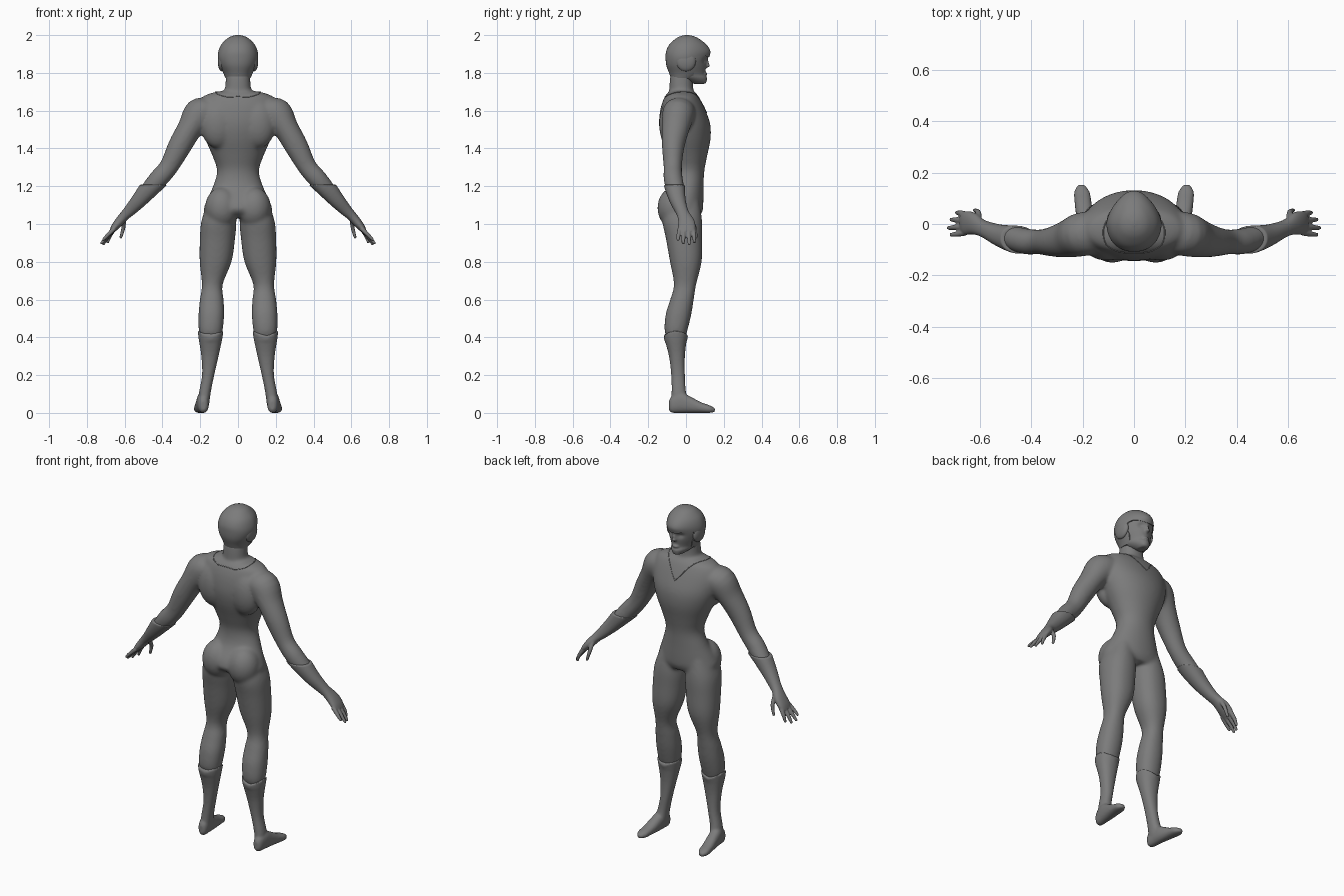
import bpy, bmesh, math
from mathutils import Vector, Matrix

if "Cube" in bpy.data.objects:
    bpy.data.objects.remove(bpy.data.objects["Cube"])

X, Y, Z = Vector((1, 0, 0)), Vector((0, 1, 0)), Vector((0, 0, 1))
grey = bpy.data.materials.new("dark_grey")
grey.diffuse_color = (.2, .2, .2, 1)
grey.use_nodes = True
grey.node_tree.nodes["Principled BSDF"].inputs["Base Color"].default_value = grey.diffuse_color


def spline(pts, steps):
    """Catmull-Rom samples through a list of equal-length tuples."""
    out, n = [], len(pts)
    for i in range(n - 1):
        a, b, c, d = (pts[max(0, min(n - 1, i + k))] for k in (-1, 0, 1, 2))
        for s in range(steps):
            t = s / steps
            out.append([0.5 * (2*q + (r - p)*t + (2*p - 5*q + 4*r - w)*t*t + (3*q - p - 3*r + w)*t**3)
                        for p, q, r, w in zip(a, b, c, d)])
    return out + [list(pts[-1])]


def loft(bm, stations, u=None, v=None, side=1, power=2.2, n=32, steps=4):
    """Skin rounded rings (x, y, z, ru, rv); rings follow the path unless u, v are given."""
    st = spline(stations, steps)
    rings = []
    for i, s in enumerate(st):
        c = Vector(s[:3])
        a, b = u, v
        if u is None:
            t = (Vector(st[min(i + 1, len(st) - 1)][:3]) - Vector(st[max(i - 1, 0)][:3])).normalized()
            a = t.cross(Y).normalized()
            b = a.cross(t)
        ring = []
        for k in range(n):
            ang = 2 * math.pi * k / n
            co, si = math.cos(ang), math.sin(ang)
            e = 2 / power
            p = c + a * (s[3] * math.copysign(abs(co)**e, co)) + b * (s[4] * math.copysign(abs(si)**e, si))
            ring.append(bm.verts.new((p.x * side, p.y, p.z)))
        rings.append(ring)
    for r, q in zip(rings, rings[1:]):
        for k in range(n):
            bm.faces.new((r[k], r[(k + 1) % n], q[(k + 1) % n], q[k]))
    bm.faces.new(rings[0])
    bm.faces.new(rings[-1])


def spans(rows):
    """(z, xmin, xmax, ymin, ymax) rows to horizontal ring stations."""
    return [((a + b) / 2, (c + d) / 2, z, (b - a) / 2, (d - c) / 2) for z, a, b, c, d in rows]


def ball(bm, c, r, side=1):
    m = Matrix.Translation((c[0] * side, c[1], c[2])) @ Matrix.Diagonal((*r, 1))
    bmesh.ops.create_uvsphere(bm, u_segments=24, v_segments=14, radius=1, matrix=m)


def finish(bm, name, voxel=0, smooth=4):
    bmesh.ops.recalc_face_normals(bm, faces=bm.faces[:])
    for f in bm.faces:
        f.smooth = True
    me = bpy.data.meshes.new(name)
    bm.to_mesh(me)
    bm.free()
    me.materials.append(grey)
    ob = bpy.data.objects.new(name, me)
    bpy.context.collection.objects.link(ob)
    if voxel:
        r = ob.modifiers.new("fuse", 'REMESH')
        r.mode, r.voxel_size, r.use_smooth_shade = 'VOXEL', voxel, True
        s = ob.modifiers.new("soften", 'SMOOTH')
        s.factor, s.iterations = 0.5, smooth
    return ob


# Suit: torso, neck, legs and arms fused
bm = bmesh.new()
torso = [(1.705, .08, -.08, .03), (1.695, .135, -.095, .05), (1.67, .19, -.115, .07), (1.61, .21, -.135, .10),
         (1.53, .20, -.143, .128), (1.45, .174, -.13, .13), (1.36, .135, -.10, .112), (1.28, .111, -.078, .097),
         (1.20, .132, -.088, .093), (1.12, .168, -.135, .092), (1.07, .182, -.143, .088), (1.035, .15, -.10, .07)]
loft(bm, spans([(z, -r, r, a, b) for z, r, a, b in torso]), X, Y, n=48, power=2.05)
loft(bm, spans([(1.60, -.10, .10, -.10, .06), (1.665, -.09, .09, -.095, .045), (1.70, -.072, .072, -.089, .04),
                (1.75, -.066, .066, -.087, .037), (1.80, -.063, .063, -.082, .04)]), X, Y)
leg = [(1.12, .03, .155, -.11, .07), (1.02, .009, .193, -.125, .085), (.92, .016, .202, -.106, .086),
       (.80, .034, .203, -.085, .083), (.68, .081, .191, -.064, .054), (.60, .076, .202, -.084, .041),
       (.52, .073, .209, -.108, .028), (.43, .082, .207, -.113, .006), (.38, .095, .19, -.09, -.01)]
arm = [(.14, -.03, 1.605, .055, .08), (.20, -.04, 1.583, .087, .086), (.255, -.056, 1.505, .067, .074),
       (.31, -.068, 1.41, .062, .06), (.365, -.07, 1.305, .051, .049), (.42, -.068, 1.24, .051, .051),
       (.47, -.055, 1.18, .046, .047), (.51, -.045, 1.13, .036, .036)]
for s in (1, -1):
    loft(bm, spans(leg), X, Y, s)
    loft(bm, arm, side=s, power=2)
    ball(bm, (.085, -.062, 1.085), (.09, .09, .11), s)
    ball(bm, (.105, -.075, 1.53), (.095, .068, .13), s)
body = finish(bm, "suit_body", .008, 16)

# Boots with notched cuffs
boot = [(.435, .077, .213, -.118, .011), (.39, .084, .208, -.113, .004), (.30, .103, .194, -.09, -.006),
        (.20, .126, .19, -.078, -.006), (.11, .144, .206, -.076, .0), (.05, .152, .212, -.08, .02)]
foot = [(.182, -.09, .04, .012, .025), (.183, -.075, .044, .026, .043), (.186, -.03, .055, .032, .055),
        (.19, .02, .044, .034, .044), (.198, .08, .028, .033, .028), (.203, .125, .02, .030, .02),
        (.205, .153, .015, .012, .01)]
for s, label in ((1, "right"), (-1, "left")):
    bm = bmesh.new()
    loft(bm, spans(boot), X, Y, s, n=40)
    for vert in bm.verts:
        k = max(0, (vert.co.z - .37) / .065)
        vert.co.z -= .035 * k * (1 - min(1, abs(abs(vert.co.x) - .145) / .066))
    loft(bm, foot, X, Z, s, power=2.3)
    for vert in bm.verts:
        vert.co.z = max(vert.co.z, -.001)
    finish(bm, label + "_boot", .006, 4)

# Gloves with level cuffs, palms, fingers and thumbs
glove = [(.39, -.069, 1.272, .057, .058), (.46, -.06, 1.20, .053, .054), (.52, -.045, 1.13, .042, .043),
         (.57, -.025, 1.075, .032, .034), (.60, -.012, 1.045, .026, .034), (.63, .002, 1.01, .024, .044),
         (.655, .004, .98, .019, .046), (.672, .003, .958, .011, .040)]
fingers = [((.655, .037, .975), (.677, .043, .94), (.69, .044, .905)),
           ((.66, .013, .97), (.69, .016, .93), (.712, .017, .895)),
           ((.66, -.011, .97), (.694, -.013, .932), (.722, -.015, .899)),
           ((.655, -.033, .975), (.686, -.039, .945), (.712, -.042, .918)),
           ((.605, .022, 1.025), (.607, .046, .98), (.62, .053, .93))]
for s, label in ((1, "right"), (-1, "left")):
    bm = bmesh.new()
    loft(bm, glove, side=s)
    bmesh.ops.bisect_plane(bm, geom=bm.verts[:] + bm.edges[:] + bm.faces[:], plane_co=(0, 0, 1.208),
                           plane_no=Z, clear_outer=True)
    bmesh.ops.holes_fill(bm, edges=[e for e in bm.edges if e.is_boundary])
    for f in fingers:
        loft(bm, [(*p, r, r) for p, r in zip(f, (.0125, .011, .008))], side=s, n=12, power=2)
        ball(bm, f[2], (.008, .008, .008), s)
    finish(bm, label + "_glove", .0045, 3)


def narrow_front(bm):
    """Taper the head toward the face."""
    for vert in bm.verts:
        vert.co.x *= 1 - .32 * max(0, vert.co.y / .12)**1.3


# Head with eye hollows, nose, lips and chin
skull = [(1.80, .079, -.09, .108), (1.84, .097, -.104, .114), (1.88, .107, -.108, .122), (1.915, .104, -.105, .129),
         (1.95, .089, -.088, .108), (1.98, .060, -.056, .070), (1.994, .035, -.03, .042), (2.0, .008, -.005, .015)]
face = [(1.742, .026, .04, .098), (1.757, .047, .0, .109), (1.775, .064, -.05, .111)]
bm = bmesh.new()
d = .007
loft(bm, spans([(z, -r, r, a, b) for z, r, a, b in face] +
               [(z - d, -max(r - d, .002), max(r - d, .002), a + d, max(b - d, a + d + .004))
                for z, r, a, b in skull[:-1]]), X, Y, n=64)
for vert in bm.verts:
    c = vert.co
    if c.y > .03:
        c.y -= .014 * math.exp(-((abs(c.x) - .042) / .022)**2 - ((c.z - 1.866) / .014)**2)
narrow_front(bm)
ball(bm, (0, .104, 1.850), (.010, .018, .026))
ball(bm, (0, .111, 1.838), (.013, .017, .009))
ball(bm, (0, .099, 1.795), (.022, .014, .009))
ball(bm, (0, .091, 1.757), (.026, .019, .016))
finish(bm, "head", .005, 5)

# Helmet with a brow dip and a face opening cut from the side
bm = bmesh.new()
loft(bm, spans([(1.772, -.066, .066, -.08, .06)] + [(z, -r, r, a, b) for z, r, a, b in skull]), X, Y, n=64, steps=5)
narrow_front(bm)
helmet = finish(bm, "helmet")
bm = bmesh.new()
outline = [(.2, 1.872), (.125, 1.88), (.105, 1.889), (.08, 1.893), (.055, 1.885), (.04, 1.86), (.048, 1.82),
           (.04, 1.79), (.03, 1.74), (.2, 1.74)]
f = bm.faces.new([bm.verts.new((-.2, y, z)) for y, z in outline])
ext = bmesh.ops.extrude_face_region(bm, geom=[f])
bmesh.ops.translate(bm, vec=(.4, 0, 0), verts=[g for g in ext["geom"] if isinstance(g, bmesh.types.BMVert)])
cutter = finish(bm, "face_opening_cutter")
cutter.hide_render = True
mod = helmet.modifiers.new("opening", 'BOOLEAN')
mod.operation, mod.object, mod.solver = 'DIFFERENCE', cutter, 'EXACT'
bpy.context.view_layer.update()
cut_mesh = bpy.data.meshes.new_from_object(helmet.evaluated_get(bpy.context.evaluated_depsgraph_get()))
helmet.modifiers.clear()
helmet.data = cut_mesh
bpy.data.objects.remove(cutter)
bpy.context.view_layer.objects.active = helmet
helmet.select_set(True)
bpy.ops.object.shade_smooth_by_angle(angle=math.radians(40))

# Ear discs, low domes lying almost flush with the helmet
for s, label in ((1, "right"), (-1, "left")):
    bm = bmesh.new()
    ball(bm, (.086, .0, 1.862), (.021, .052, .054), s)
    finish(bm, label + "_ear_disc")

# Neckline seam laid onto the suit: round behind, pointed in front
bpy.context.view_layer.update()
ev = body.evaluated_get(bpy.context.evaluated_depsgraph_get())
half = spline([(0, -.112), (.06, -.108), (.108, -.08), (.12, -.03), (.107, .01), (.075, .055), (.03, .092), (0, .108)], 5)
pts = []
for x, y in half + [(-x, y) for x, y in half[-2:0:-1]]:
    hit, loc, _, _ = ev.ray_cast(Vector((x, y, 1.72)), -Z)
    if hit:
        pts.append(loc)
cu = bpy.data.curves.new("neckline_seam", 'CURVE')
cu.dimensions, cu.bevel_depth, cu.bevel_resolution = '3D', .0025, 2
cu.materials.append(grey)
sp = cu.splines.new('POLY')
sp.points.add(len(pts) - 1)
for p, q in zip(sp.points, pts):
    p.co = (*q, 1)
sp.use_cyclic_u = True
bpy.context.collection.objects.link(bpy.data.objects.new("neckline_seam", cu))
